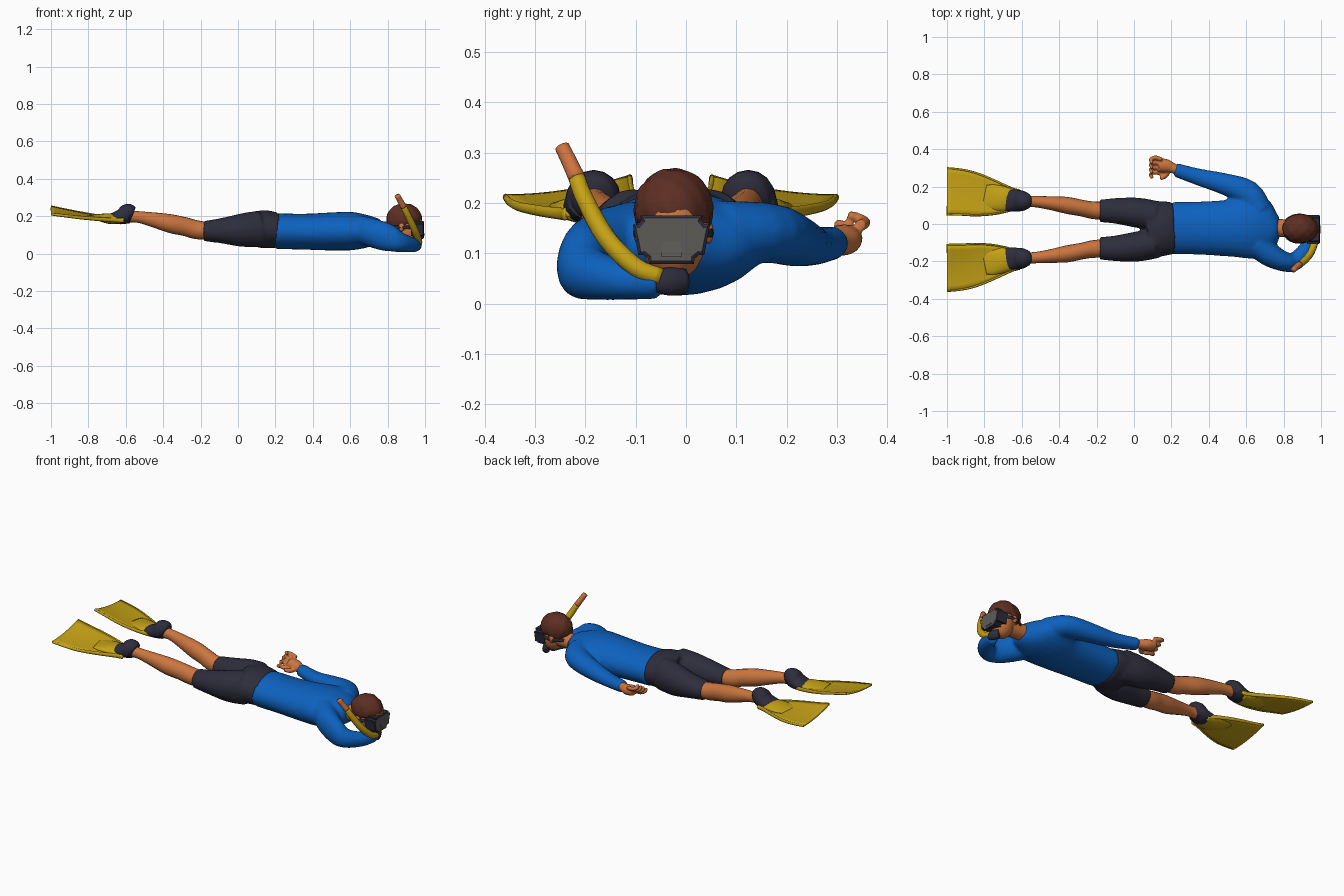
import bpy, bmesh, math, random
from mathutils import Vector, Matrix

random.seed(4)
old = bpy.data.objects.get("Cube")
if old:
    bpy.data.objects.remove(old)
MID = -0.03  # centre line of the lower body


def material(name, r, g, b):
    m = bpy.data.materials.new(name)
    m.use_nodes = True
    m.diffuse_color = (r, g, b, 1)
    m.node_tree.nodes["Principled BSDF"].inputs["Base Color"].default_value = (r, g, b, 1)
    return m


BLUE = material("shirt blue", 0.004, 0.12, 0.52)
NAVY = material("dark navy", 0.027, 0.026, 0.045)
SKIN = material("skin", 0.6, 0.18, 0.05)
HAIR = material("brown hair", 0.11, 0.028, 0.016)
YELLOW = material("fin yellow", 0.56, 0.36, 0.008)
GLASS = material("grey glass", 0.11, 0.105, 0.095)
ORANGE = material("snorkel tip orange", 0.62, 0.17, 0.05)


def finish(name, bm, *mats, smooth=True):
    bmesh.ops.recalc_face_normals(bm, faces=bm.faces)
    me = bpy.data.meshes.new(name)
    for f in bm.faces:
        f.smooth = smooth
    bm.to_mesh(me)
    bm.free()
    for m in mats:
        me.materials.append(m)
    ob = bpy.data.objects.new(name, me)
    bpy.context.collection.objects.link(ob)
    return ob


def spline(pts, steps=4):
    """Catmull-Rom resampling of any tuples."""
    p = [Vector(q) for q in pts]
    p = [p[0] * 2 - p[1]] + p + [p[-1] * 2 - p[-2]]
    out = []
    for i in range(1, len(p) - 2):
        a, b, c, d = p[i - 1:i + 3]
        for k in range(steps):
            t = k / steps
            out.append((b * 2 + (c - a) * t + (a * 2 - b * 5 + c * 4 - d) * t * t
                        + (b * 3 - a - c * 3 + d) * t ** 3) * 0.5)
    return out + [p[-2]]


def tube(bm, pts, n=16):
    """Loft ellipses along a path of (x, y, z, half width, half height)."""
    rows = spline(pts)
    pos = [Vector(r[:3]) for r in rows]
    rings = []
    for i, r in enumerate(rows):
        t = (pos[min(i + 1, len(pos) - 1)] - pos[max(i - 1, 0)]).normalized()
        side = t.cross(Vector((0, 0, 1))).normalized()
        up = side.cross(t)
        rings.append([bm.verts.new(pos[i] + side * r[3] * math.cos(a) + up * r[4] * math.sin(a))
                      for a in (math.tau * k / n for k in range(n))])
    for a, b in zip(rings, rings[1:]):
        for k in range(n):
            bm.faces.new((a[k], a[(k + 1) % n], b[(k + 1) % n], b[k]))
    bm.faces.new(rings[0])
    bm.faces.new(rings[-1])


def ball(bm, centre, radii, sub=3):
    mat = Matrix.Translation(centre) @ Matrix.Diagonal((*radii, 1))
    return bmesh.ops.create_icosphere(bm, subdivisions=sub, radius=1, matrix=mat)["verts"]


def fuse(ob, voxel=0.01, rounds=4):
    """Melt overlapping lofts into one skin."""
    r = ob.modifiers.new("fuse", "REMESH")
    r.mode, r.voxel_size, r.use_smooth_shade = "VOXEL", voxel, True
    s = ob.modifiers.new("soften", "SMOOTH")
    s.iterations = rounds


# Shirt: torso, trailing left arm, bent right arm
bm = bmesh.new()
tube(bm, [(.2, -.022, .12, .14, .096), (.35, -.022, .117, .142, .096), (.5, -.022, .118, .152, .102),
          (.6, -.015, .12, .17, .103), (.68, -.015, .12, .165, .09), (.74, -.02, .125, .11, .07),
          (.775, -.02, .13, .06, .05)], 24)
tube(bm, [(.67, .07, .14, .07, .065), (.61, .165, .14, .07, .06), (.48, .215, .125, .058, .052),
          (.35, .25, .115, .046, .04), (.22, .29, .12, .037, .034)])
tube(bm, [(.65, -.1, .13, .07, .075), (.72, -.16, .11, .066, .078), (.8, -.2, .085, .054, .075),
          (.86, -.2, .062, .05, .056), (.925, -.13, .047, .043, .041), (.95, -.05, .042, .035, .033)])
fuse(finish("shirt", bm, BLUE))

# Shorts: hips and two thighs
bm = bmesh.new()
tube(bm, [(.21, -.022, .123, .139, .095), (.14, -.025, .13, .148, .102), (.07, MID, .13, .14, .09)], 24)
for s in (1, -1):
    tube(bm, [(.12, MID + s * .073, .133, .08, .098), (.02, MID + s * .09, .125, .081, .09),
              (-.09, MID + s * .1, .122, .07, .068), (-.185, MID + s * .1, .12, .06, .054)])
fuse(finish("shorts", bm, NAVY))

for s, label in ((1, "left"), (-1, "right")):
    # Bare lower leg
    bm = bmesh.new()
    tube(bm, [(-.14, MID + s * .1, .12, .05, .046), (-.22, MID + s * .104, .127, .047, .05),
              (-.28, MID + s * .115, .143, .044, .05), (-.36, MID + s * .13, .16, .045, .05),
              (-.45, MID + s * .142, .18, .036, .04), (-.53, MID + s * .15, .195, .03, .031),
              (-.6, MID + s * .152, .2, .03, .033)])
    finish(label + "_leg", bm, SKIN)

    # Boot with raised heel
    bm = bmesh.new()
    tube(bm, [(-.565, MID + s * .152, .205, .04, .045), (-.59, MID + s * .153, .213, .053, .053),
              (-.625, MID + s * .155, .197, .058, .042), (-.67, MID + s * .155, .19, .058, .028),
              (-.71, MID + s * .158, .192, .05, .017)])
    finish(label + "_boot", bm, NAVY)

    # Fin: flared blade, stiff side rails and foot pocket
    bm = bmesh.new()
    outline = spline([(-.61, .17, .178, .04), (-.67, .163, .182, .066), (-.8, .182, .196, .108),
                      (-.9, .198, .21, .122), (-1, .205, .226, .127)], 5)

    def edge(row, v):
        x, d, z, w = row
        flare = min(1, (-.6 - x) / .4)
        return Vector((x, MID + s * (d + v * w), z - .02 * v * flare + .01 * (v * v - .5) * flare))

    grid = [[bm.verts.new(edge(r, j / 4 - 1)) for j in range(9)] for r in outline]
    for a, b in zip(grid, grid[1:]):
        for j in range(8):
            bm.faces.new((a[j], a[j + 1], b[j + 1], b[j]))
    blade = finish(label + "_fin_blade", bm, YELLOW)
    sol = blade.modifiers.new("thickness", "SOLIDIFY")
    sol.thickness, sol.offset = .012, 0
    bm = bmesh.new()
    for v in (-.97, .97):
        tube(bm, [(*edge(r, v), .006, .013 - .006 * i / len(outline))
                  for i, r in enumerate(outline) if i % 4 == 0], 8)
    finish(label + "_fin_rails", bm, YELLOW)
    bm = bmesh.new()
    tube(bm, [(-.63, MID + s * .158, .179, .055, .02), (-.69, MID + s * .162, .187, .067, .028),
              (-.76, MID + s * .172, .194, .07, .015), (-.8, MID + s * .18, .197, .06, .007)])
    finish(label + "_fin_pocket", bm, YELLOW)

# Left hand with curled fingers
bm = bmesh.new()
tube(bm, [(.24, .285, .12, .026, .024), (.205, .3, .122, .028, .026), (.17, .312, .125, .036, .03),
          (.13, .315, .13, .036, .028)])
for i in range(4):
    y, z = .355 - .026 * i, .155 - .017 * i
    tube(bm, [(.15, y - .01, z, .012, .012), (.112, y, z + .006, .012, .012),
              (.09, y - .012, z + .014, .011, .011), (.098, y - .032, z + .022, .009, .009)], 8)
tube(bm, [(.185, .295, .118, .016, .015), (.17, .26, .112, .014, .014), (.14, .243, .118, .011, .011)], 8)
fuse(finish("left_hand", bm, SKIN), .005, 2)

# Neck, face and ears
bm = bmesh.new()
tube(bm, [(.73, -.02, .13, .05, .045), (.8, -.022, .125, .047, .045), (.88, -.025, .13, .05, .05)])
ball(bm, (.91, -.025, .128), (.07, .064, .083))
ball(bm, (.9, -.025, .16), (.088, .07, .08))
for y in (-.095, .045):
    ball(bm, (.875, y, .142), (.017, .01, .024), 2)
finish("head", bm, SKIN)

# Hair cap, cut away around the face
bm = bmesh.new()
verts = ball(bm, (.888, -.025, .184), (.095, .078, .084), 4)
for v in verts:
    wave = math.sin(v.co.x * 110) * math.sin(v.co.y * 95 + v.co.z * 60)
    v.co += (v.co - Vector((.888, -.025, .184))) * (.03 * wave + random.uniform(-.008, .012))
bmesh.ops.delete(bm, geom=[v for v in bm.verts if v.co.z < (.158 if v.co.x > .9 else .108)], context="VERTS")
hair = finish("hair", bm, HAIR)
hair.modifiers.new("thickness", "SOLIDIFY").thickness = .008

# Diving mask: tapered frame, inset lens, nose pocket and strap
bm = bmesh.new()
bmesh.ops.create_cube(bm, size=1, matrix=Matrix.Translation((.957, -.029, .127)) @ Matrix.Diagonal((.066, .16, .096, 1)))
for v in bm.verts:
    if v.co.z < .12:
        v.co.y = -.029 + (v.co.y + .029) * .78
bmesh.ops.bevel(bm, geom=[e for e in bm.edges if abs(e.verts[0].co.x - e.verts[1].co.x) > .03],
                offset=.018, segments=3, affect="EDGES")
bm.normal_update()
front = max(bm.faces, key=lambda f: f.calc_center_median().x)
bmesh.ops.inset_region(bm, faces=[front], thickness=.008, depth=.004)
front.material_index = 1
finish("mask_frame", bm, NAVY, GLASS, smooth=False)
bm = bmesh.new()
bmesh.ops.create_cone(bm, cap_ends=True, segments=4, radius1=.03, radius2=.02, depth=.05,
                      matrix=Matrix.Translation((.977, -.029, .118)) @ Matrix.Rotation(math.pi / 4, 4, "Z"))
for v in bm.verts:
    v.co.x = min(v.co.x, 1)
finish("nose_pocket", bm, GLASS, smooth=False)
bpy.ops.mesh.primitive_torus_add(location=(.885, -.025, .14), major_radius=.089, minor_radius=.007,
                                 major_segments=32, minor_segments=8)
strap = bpy.context.object
strap.name = "mask_strap"
strap.scale = (1, .84, 1.3)
strap.data.materials.append(NAVY)
bpy.ops.object.shade_smooth()

# Snorkel tube, orange tip and mouthpiece
bm = bmesh.new()
tube(bm, [(.968, -.05, .052, .016, .018), (.965, -.1, .072, .019, .019), (.943, -.158, .13, .019, .019),
          (.908, -.2, .205, .018, .018), (.885, -.217, .25, .017, .017)], 12)
finish("snorkel", bm, YELLOW)
bm = bmesh.new()
tube(bm, [(.886, -.216, .248, .0175, .0175), (.868, -.231, .28, .016, .016), (.851, -.246, .311, .015, .015)], 12)
finish("snorkel_tip", bm, ORANGE)
bm = bmesh.new()
tube(bm, [(.966, -.066, .046, .012, .02), (.962, -.035, .044, .02, .028), (.945, -.004, .045, .022, .026)], 12)
finish("mouthpiece", bm, NAVY)
